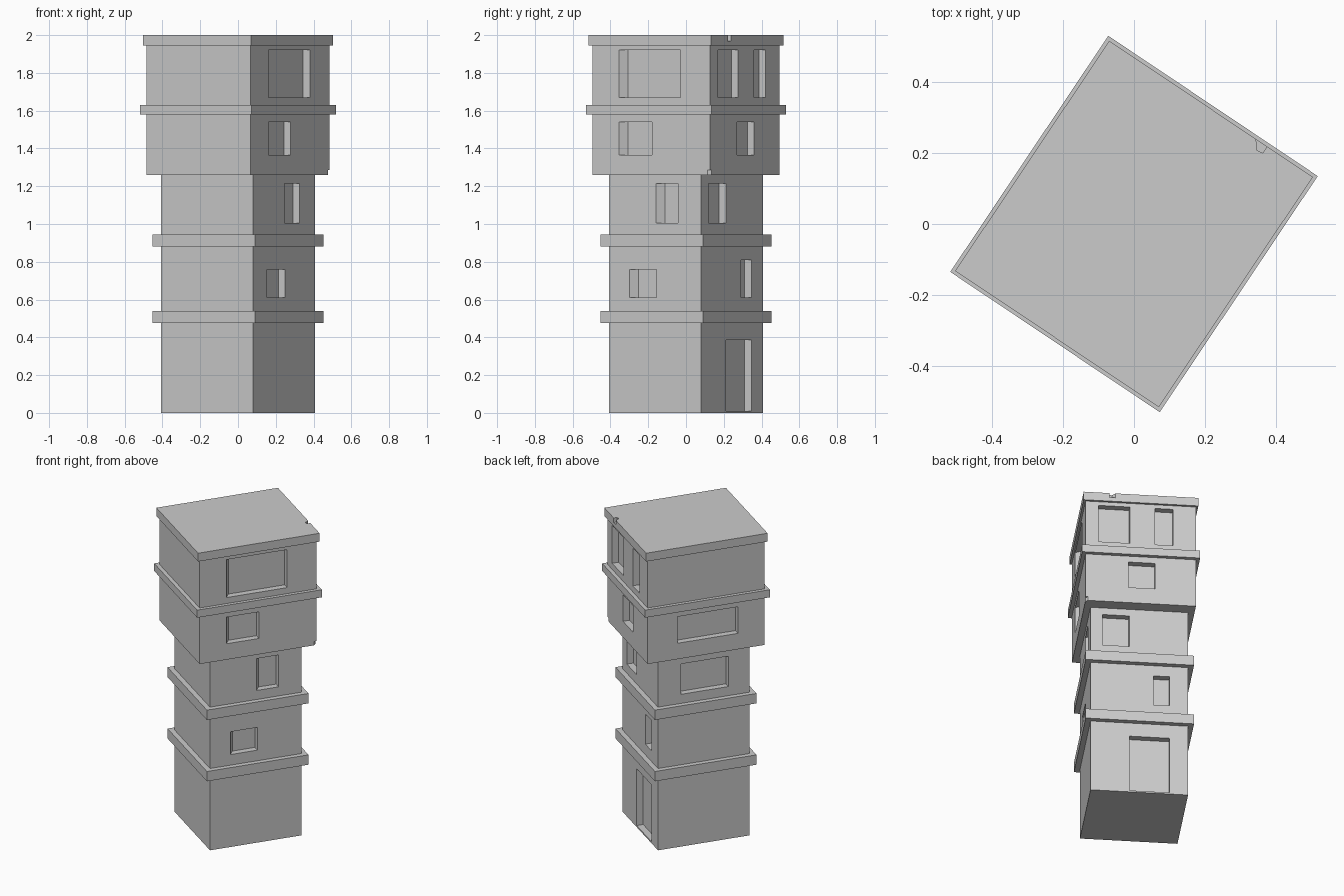
import bpy, bmesh, math

if "Cube" in bpy.data.objects:
    bpy.data.objects.remove(bpy.data.objects["Cube"])

ANGLE = math.radians(-33.8)   # the whole tower is turned about z
DEPTH = 0.042                 # depth of window recesses


def add_prism(bm, pts, z0, z1):
    """Vertical prism over a footprint."""
    low = [bm.verts.new((x, y, z0)) for x, y in pts]
    top = [bm.verts.new((x, y, z1)) for x, y in pts]
    n = len(pts)
    bm.faces.new(low[::-1])
    bm.faces.new(top)
    for i in range(n):
        j = (i + 1) % n
        bm.faces.new((low[i], low[j], top[j], top[i]))


def prisms(name, items, helper=False):
    bm = bmesh.new()
    for item in items:
        add_prism(bm, *item)
    bmesh.ops.recalc_face_normals(bm, faces=bm.faces)
    mesh = bpy.data.meshes.new(name)
    bm.to_mesh(mesh)
    bm.free()
    ob = bpy.data.objects.new(name, mesh)
    ob.rotation_euler.z = ANGLE
    bpy.context.collection.objects.link(ob)
    if helper:
        ob.hide_render = True
        ob.display_type = 'WIRE'
    return ob


def rect(w, d):
    return [(-w/2, -d/2), (w/2, -d/2), (w/2, d/2), (-w/2, d/2)]


def right_window(w, a, b):
    # near jamb is splayed a little
    f, s = w/2, 0.03
    return [(f + .02, a - s*.02/DEPTH), (f + .02, b), (f - DEPTH, b), (f - DEPTH, a + s)]


def left_window(w, a, b):
    f = -w/2
    return [(f - .02, a), (f + DEPTH, a), (f + DEPTH, b), (f - .02, b)]


def back_window(d, a, b):
    f = d/2
    return [(a, f - DEPTH), (b, f - DEPTH), (b, f + .02), (a, f + .02)]


def cut(ob, cutter):
    m = ob.modifiers.new("openings", 'BOOLEAN')
    m.operation = 'DIFFERENCE'
    m.solver = 'EXACT'
    m.object = cutter


LW = LD = 0.587          # lower tower footprint
UW, UD = 0.664, 0.75     # overhanging upper tower footprint
RW, RD = 0.69, 0.78      # roof footprint

# Lower tower with doorway and windows
lower = prisms("lower_tower", [(rect(LW, LD), 0, 1.26)])
cut(lower, prisms("lower_openings", [
    (right_window(LW, .004, .147), 1.005, 1.215),
    (right_window(LW, -.163, .01), .61, .76),
    (left_window(LW, -.158, .147), 1.005, 1.205),
    (back_window(LD, .06, .222), 1.005, 1.215),
    (back_window(LD, -.183, -.084), .61, .81),
    (back_window(LD, -.183, .06), .01, .385),
], True))

# Upper tower with windows and a chipped bottom corner
upper = prisms("upper_tower", [(rect(UW, UD), 1.26, 1.97)])
cut(upper, prisms("upper_openings", [
    (right_window(UW, -.204, .187), 1.67, 1.92),
    (right_window(UW, -.204, .005), 1.365, 1.54),
    (left_window(UW, -.205, .184), 1.365, 1.54),
    (back_window(UD, .066, .255), 1.67, 1.92),
    (back_window(UD, -.195, -.087), 1.67, 1.92),
    (back_window(UD, -.087, .075), 1.365, 1.54),
    ([(UW/2 + .02, UD/2 - .035), (UW/2 + .02, UD/2 + .02), (UW/2 - .035, UD/2 + .02)],
     1.24, 1.285),
], True))

# Ledges between floors
for name, w, d, z0, z1 in (("first_ledge", .652, .652, .475, .54),
                           ("second_ledge", .652, .652, .88, .945),
                           ("third_ledge", .71, .80, 1.58, 1.63)):
    prisms(name, [(rect(w, d), z0, z1)])

# Roof slab with a small notch broken out of the edge
roof = prisms("roof_slab", [(rect(RW, RD), 1.945, 2.0)])
cut(roof, prisms("roof_notch", [
    ([(.172, RD/2 - .025), (.19, RD/2 - .022), (.19, RD/2 + .01), (.145, RD/2 + .01)],
     1.97, 2.02),
], True))
